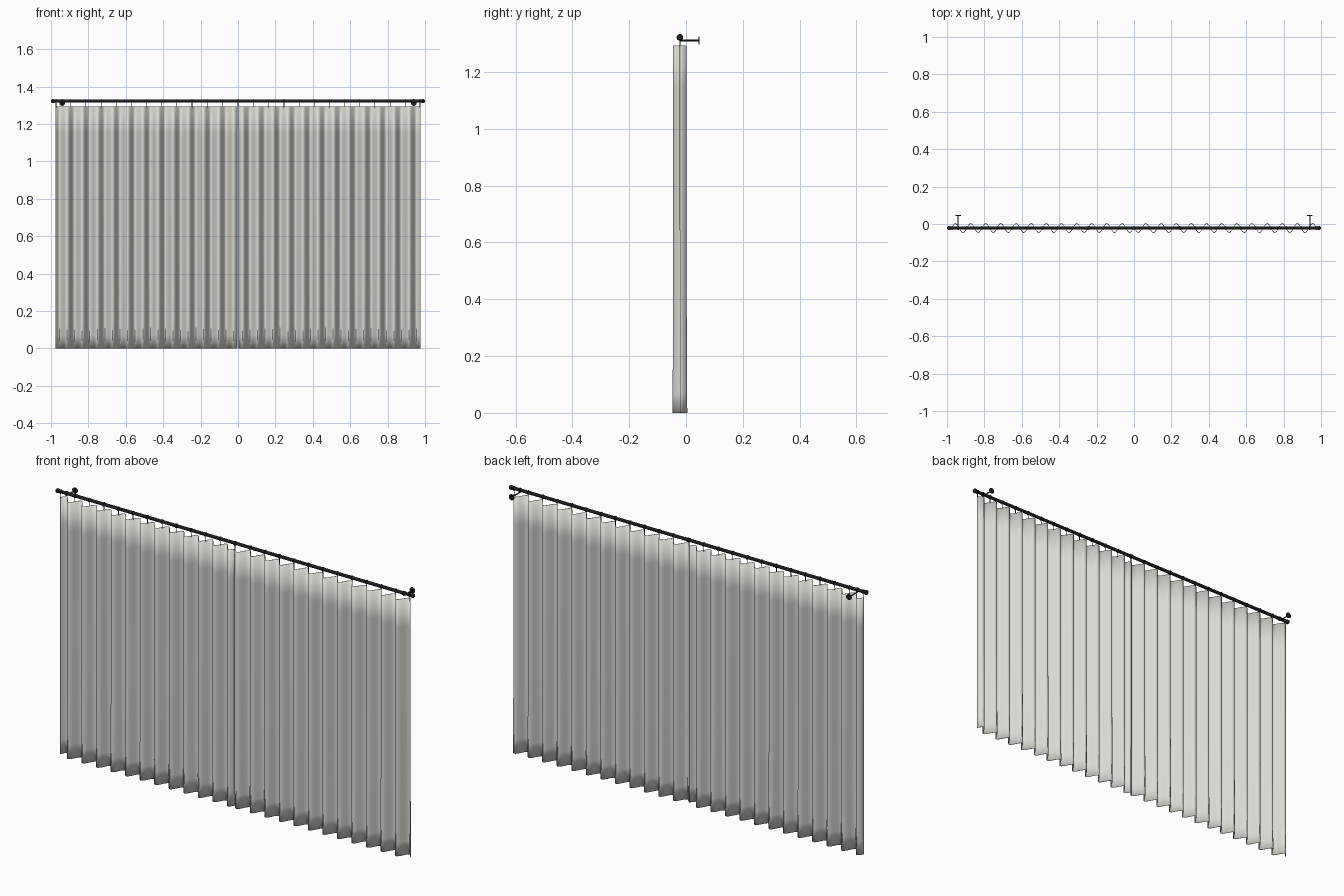
import bpy, bmesh, math
from mathutils import Matrix, Vector

if "Cube" in bpy.data.objects:
    bpy.data.objects.remove(bpy.data.objects["Cube"])

def material(name, col):
    m = bpy.data.materials.new(name)
    m.diffuse_color = (*col, 1)
    m.use_nodes = True
    m.node_tree.nodes["Principled BSDF"].inputs["Base Color"].default_value = m.diffuse_color
    return m

FABRIC = material("linen_grey", (0.70, 0.69, 0.65))
METAL = material("black_metal", (0.012, 0.012, 0.013))
ROD_Y, ROD_Z = -0.0215, 1.322
START, PERIOD, FOLDS = 0.975, 0.081, 12

def finish(name, bm, mat):
    me = bpy.data.meshes.new(name)
    bm.to_mesh(me)
    bm.free()
    me.materials.append(mat)
    ob = bpy.data.objects.new(name, me)
    bpy.context.collection.objects.link(ob)
    bpy.ops.object.select_all(action='DESELECT')
    ob.select_set(True)
    bpy.context.view_layer.objects.active = ob
    bpy.ops.object.shade_smooth_by_angle(angle=math.radians(40))
    return ob

def cyl(bm, a, b, r, seg=16):
    a, b = Vector(a), Vector(b)
    d = b - a
    mat = Matrix.Translation((a + b) / 2) @ d.to_track_quat('Z', 'Y').to_matrix().to_4x4()
    bmesh.ops.create_cone(bm, cap_ends=True, segments=seg, radius1=r, radius2=r,
                          depth=d.length, matrix=mat)

# pleated curtain panels: sine wave sheets that flare slightly at the hem
def curtain(name, side):
    bm = bmesh.new()
    n = FOLDS * 16
    rows = []
    for z in (0.0, 0.07, 0.14, 0.45, 0.8, 1.15, 1.293):
        amp = 0.0225 + 0.0025 * max(0, 1 - z / 0.45)
        rows.append([bm.verts.new((side * (START - PERIOD * FOLDS * i / n),
                                   ROD_Y + amp * math.sin(2 * math.pi * FOLDS * i / n), z))
                     for i in range(n + 1)])
    for lo, hi in zip(rows, rows[1:]):
        for i in range(n):
            bm.faces.new((lo[i], lo[i + 1], hi[i + 1], hi[i]))
    bmesh.ops.recalc_face_normals(bm, faces=bm.faces)
    ob = finish(name, bm, FABRIC)
    mod = ob.modifiers.new("thickness", 'SOLIDIFY')
    mod.thickness, mod.offset = 0.002, 0

curtain("left_curtain", -1)
curtain("right_curtain", 1)

# rod with ball finials
bm = bmesh.new()
cyl(bm, (-0.985, ROD_Y, ROD_Z), (0.985, ROD_Y, ROD_Z), 0.008, 20)
for s in (-1, 1):
    bmesh.ops.create_uvsphere(bm, u_segments=20, v_segments=12, radius=0.0115,
                              matrix=Matrix.Translation((s * 0.9885, ROD_Y, ROD_Z)))
finish("curtain_rod", bm, METAL)

# wall brackets: arm, rod cup and round wall plate
for s, name in ((-1, "left_bracket"), (1, "right_bracket")):
    bm = bmesh.new()
    x = s * 0.94
    cyl(bm, (x, ROD_Y, 1.311), (x, 0.045, 1.311), 0.003)
    cyl(bm, (x, 0.0435, 1.311), (x, 0.0475, 1.311), 0.0145, 24)
    cyl(bm, (x - 0.004, ROD_Y, ROD_Z), (x + 0.004, ROD_Y, ROD_Z), 0.0105, 20)
    finish(name, bm, METAL)

# small rings with hooks, one per pleat
bm = bmesh.new()
for s in (-1, 1):
    for k in range(FOLDS + 1):
        x = s * (START - PERIOD * k)
        if k == 0:
            x -= s * 0.002
        cyl(bm, (x - 0.0015, ROD_Y, ROD_Z), (x + 0.0015, ROD_Y, ROD_Z), 0.0105, 16)
        cyl(bm, (x, ROD_Y, 1.288), (x, ROD_Y, ROD_Z), 0.0015, 8)
finish("curtain_rings", bm, METAL)
